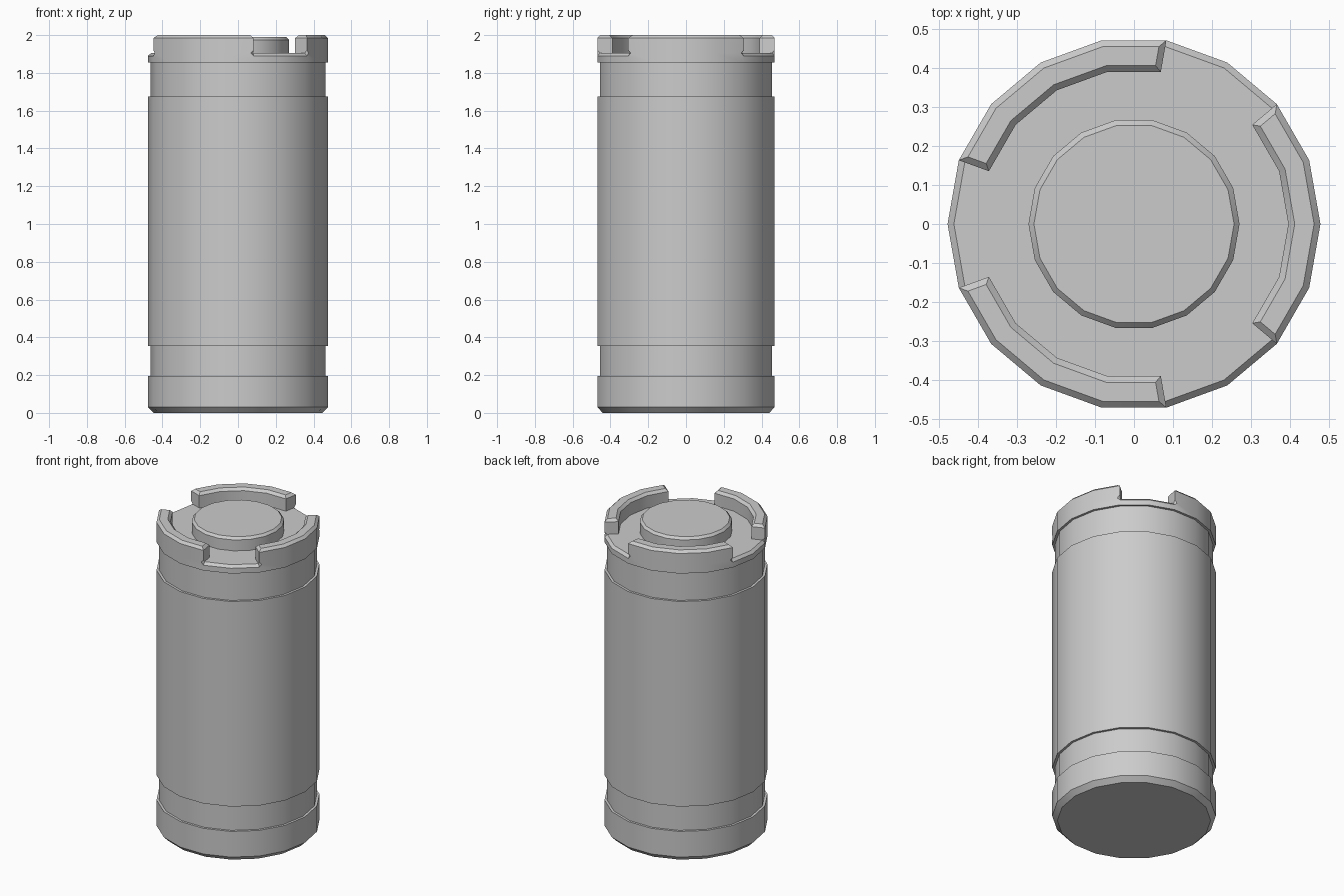
import bpy, bmesh, math

SIDES = 18
STEP = 2 * math.pi / SIDES

cube = bpy.data.objects.get("Cube")
if cube:
    bpy.data.objects.remove(cube, do_unlink=True)

grey = bpy.data.materials.new("light_grey")
grey.use_nodes = True
colour = (0.6, 0.6, 0.6, 1)
grey.diffuse_color = colour
grey.node_tree.nodes["Principled BSDF"].inputs["Base Color"].default_value = colour


def finish(name, bm):
    """Turn a bmesh into a smooth object that keeps its hard edges."""
    bmesh.ops.recalc_face_normals(bm, faces=bm.faces)
    mesh = bpy.data.meshes.new(name)
    bm.to_mesh(mesh)
    bm.free()
    mesh.materials.append(grey)
    obj = bpy.data.objects.new(name, mesh)
    bpy.context.collection.objects.link(obj)
    bpy.ops.object.select_all(action="DESELECT")
    obj.select_set(True)
    bpy.context.view_layer.objects.active = obj
    bpy.ops.object.shade_smooth_by_angle(angle=math.radians(30))
    return obj


def lathe(profile):
    """Revolve (radius, height) points into a capped solid."""
    bm = bmesh.new()
    rings = [[bm.verts.new((r * math.cos(i * STEP), r * math.sin(i * STEP), z))
              for i in range(SIDES)] for r, z in profile]
    for low, high in zip(rings, rings[1:]):
        for i in range(SIDES):
            j = (i + 1) % SIDES
            bm.faces.new((low[i], low[j], high[j], high[i]))
    bm.faces.new(rings[0])
    bm.faces.new(rings[-1])
    return bm


# Canister body with two recessed bands
R, BAND = 0.477, 0.462
finish("canister_body", lathe([
    (0.447, 0), (R, 0.03), (R, 0.195), (BAND, 0.195), (BAND, 0.355),
    (R, 0.355), (R, 1.675), (BAND, 1.675), (BAND, 1.855)]))

# Collar with three raised guard walls
FLOOR, TOP, INNER = 1.905, 2.0, 0.395
bm = lathe([(BAND, 1.855), (R, 1.855), (R, FLOOR), (INNER, FLOOR)])


def is_wall(face):
    c = face.calc_center_median()
    if abs(c.z - FLOOR) > 0.001 or c.xy.length < 0.3:
        return False
    sector = int(math.atan2(c.y, c.x) % (2 * math.pi) / STEP)
    return (sector + 2) % 6 < 4


walls = [f for f in bm.faces if is_wall(f)]
raised = bmesh.ops.extrude_face_region(bm, geom=walls)["geom"]
bmesh.ops.delete(bm, geom=walls, context="FACES_ONLY")
bmesh.ops.translate(bm, vec=(0, 0, TOP - FLOOR),
                    verts=[v for v in raised if isinstance(v, bmesh.types.BMVert)])
bmesh.ops.recalc_face_normals(bm, faces=bm.faces)


def is_rim(edge):
    """Wall top outlines and the outer lip of the three gaps."""
    if len(edge.link_faces) != 2 or edge.calc_face_angle(0) < 1:
        return False
    heights = [v.co.z for v in edge.verts]
    if min(heights) > TOP - 0.001:
        return True
    lip = all(v.co.xy.length > R - 0.001 for v in edge.verts)
    return lip and all(abs(z - FLOOR) < 0.001 for z in heights)


bmesh.ops.bevel(bm, geom=[e for e in bm.edges if is_rim(e)], offset=0.016,
                offset_type="OFFSET", segments=1, profile=0.5, affect="EDGES")
finish("guard_collar", bm)

# Round valve button in the middle
finish("valve_button", lathe([(0.27, 1.9), (0.27, 1.975), (0.256, 1.99)]))
